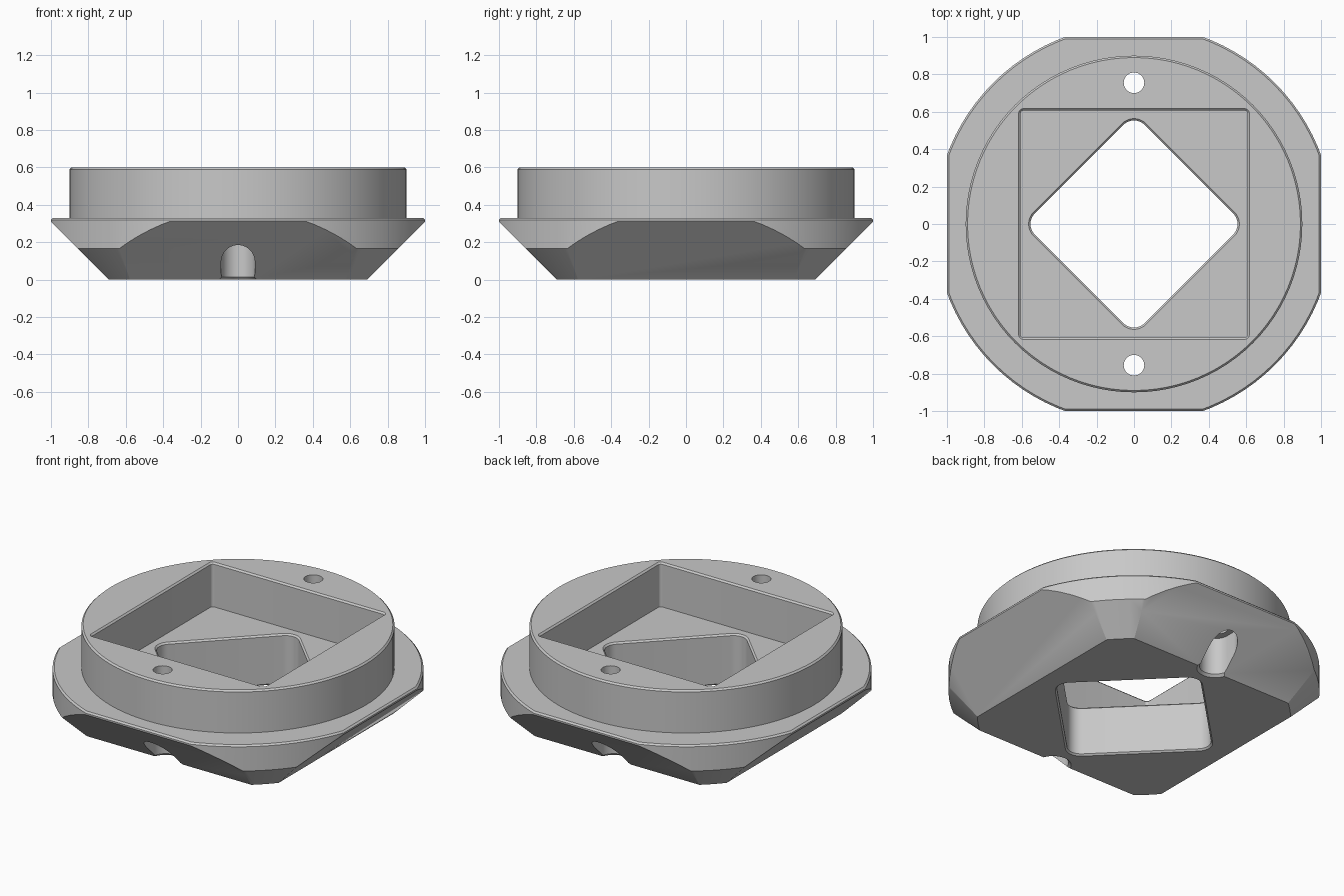
import bpy
import bmesh
from math import cos, sin, pi
from mathutils import Matrix

cube = bpy.data.objects.get("Cube")
if cube:
    bpy.data.objects.remove(cube, do_unlink=True)

grey = bpy.data.materials.new("light_grey")
grey.use_nodes = True
colour = (0.58, 0.58, 0.58, 1)
grey.diffuse_color = colour
grey.node_tree.nodes["Principled BSDF"].inputs["Base Color"].default_value = colour


def outline(hx, hy, r, steps):
    """Rounded rectangle; a full radius gives a circle or a slot."""
    pts = []
    for i, (sx, sy) in enumerate(((1, 1), (-1, 1), (-1, -1), (1, -1))):
        for k in range(steps + 1):
            a = (i + k / steps) * pi / 2
            pts.append((sx * (hx - r) + r * cos(a), sy * (hy - r) + r * sin(a)))
    return pts


def loft(name, sections, steps=8, y=0, turn=0):
    """Solid through stacked outlines, each given as (hx, hy, radius, z)."""
    bm = bmesh.new()
    rings = [[bm.verts.new((px, py, z)) for px, py in outline(hx, hy, r, steps)]
             for hx, hy, r, z in sections]
    n = len(rings[0])
    for low, high in zip(rings, rings[1:]):
        for i in range(n):
            j = (i + 1) % n
            bm.faces.new((low[i], low[j], high[j], high[i]))
    bm.faces.new(rings[0][::-1])
    bm.faces.new(rings[-1])
    bmesh.ops.remove_doubles(bm, verts=bm.verts, dist=1e-5)
    bmesh.ops.recalc_face_normals(bm, faces=bm.faces)
    bm.transform(Matrix.Translation((0, y, 0)) @ Matrix.Rotation(turn, 4, "Z"))
    mesh = bpy.data.meshes.new(name)
    bm.to_mesh(mesh)
    bm.free()
    mesh.materials.append(grey)
    obj = bpy.data.objects.new(name, mesh)
    bpy.context.collection.objects.link(obj)
    return obj


def combine(target, tool, operation="DIFFERENCE"):
    """Apply a boolean and remove the tool."""
    tool.hide_render = True
    mod = target.modifiers.new("cut", "BOOLEAN")
    mod.operation = operation
    mod.solver = "EXACT"
    mod.object = tool
    bpy.context.view_layer.objects.active = target
    bpy.ops.object.modifier_apply(modifier=mod.name)
    bpy.data.objects.remove(tool, do_unlink=True)


# Round body: conical foot, flange and raised collar
profile = [(0.9, 0), (1.066, 0.166), (1.066, 0.32), (1.056, 0.33),
           (0.9, 0.33), (0.9, 0.59), (0.89, 0.6)]
body = loft("flanged_mount", [(r, r, r, z) for r, z in profile], steps=24)

# Four flats with sloping undersides
flats = [(0.64, -0.05), (1, 0.31), (1, 0.32), (0.99, 0.33), (0.99, 0.7)]
combine(body, loft("flats", [(h, h, 0, z) for h, z in flats], steps=1), "INTERSECT")

# Square pocket with a chamfered rim
pocket = [(0.607, 0.32), (0.607, 0.59), (0.627, 0.61)]
combine(body, loft("pocket", [(h, h, h - 0.59, z) for h, z in pocket]))

# Diamond opening, chamfered at both ends
opening = [(0.435, -0.01), (0.415, 0.01), (0.415, 0.31), (0.425, 0.32), (0.425, 0.5)]
combine(body, loft("opening", [(h, h, h - 0.335, z) for h, z in opening], turn=pi / 4))

# Screw holes and the slots beneath them, front and back
for side in (-1, 1):
    hole = [(0.055, 0.055, 0.055, z) for z in (0.2, 0.7)]
    combine(body, loft("screw_hole", hole, y=0.755 * side))
    slot = [(0.09 + g, 0.12 + g, 0.09 + g, z)
            for g, z in ((0.025, -0.01), (0, 0.015), (0, 0.25))]
    combine(body, loft("screw_slot", slot, steps=12, y=0.755 * side))

bpy.ops.object.select_all(action="DESELECT")
body.select_set(True)
bpy.context.view_layer.objects.active = body
bpy.ops.object.shade_smooth_by_angle(angle=pi / 7)
